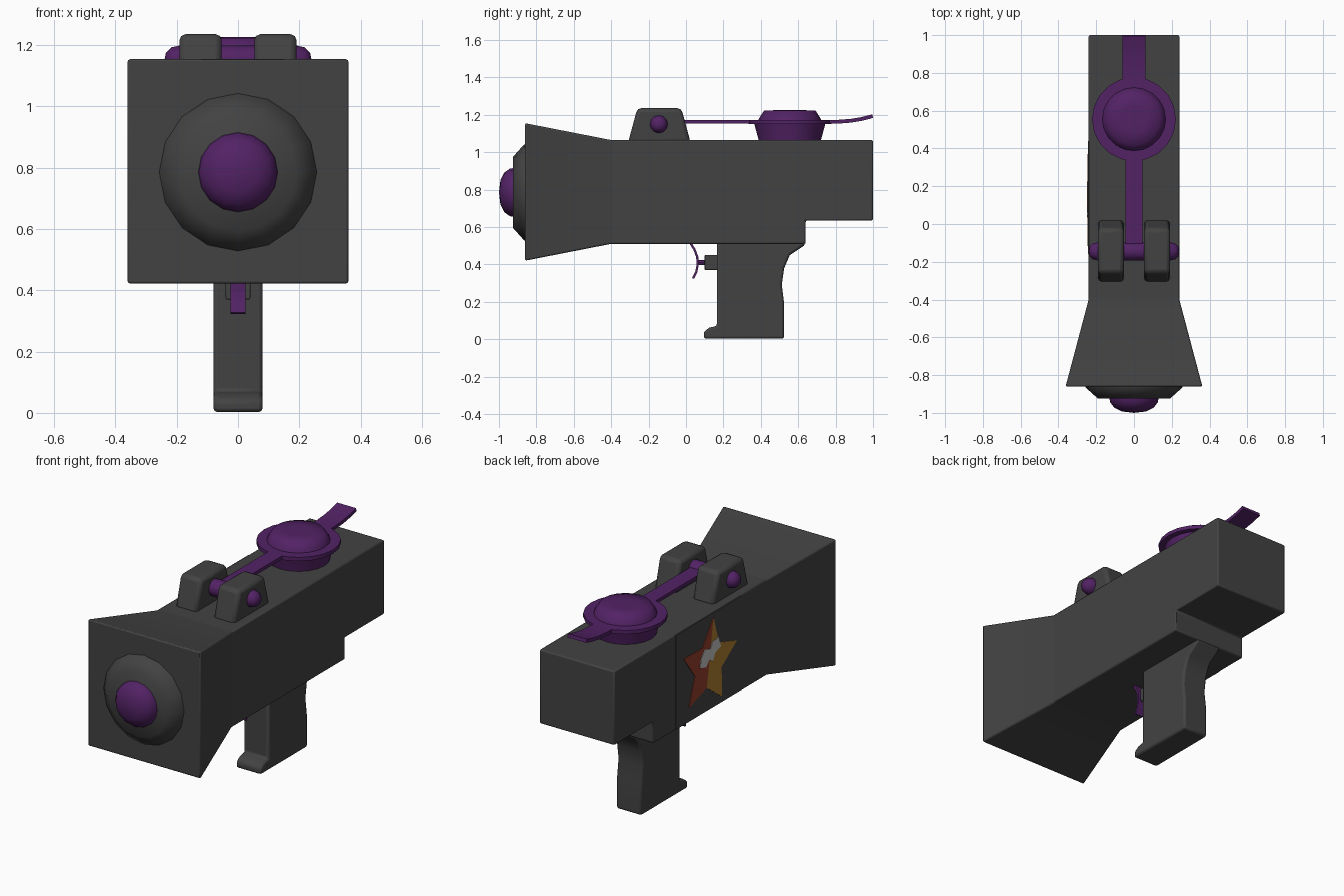
import bpy, bmesh, math
from mathutils import Vector, Matrix

if "Cube" in bpy.data.objects:
    bpy.data.objects.remove(bpy.data.objects["Cube"])


def material(name, rgb):
    m = bpy.data.materials.new(name)
    m.diffuse_color = (*rgb, 1)
    m.use_nodes = True
    m.node_tree.nodes["Principled BSDF"].inputs["Base Color"].default_value = m.diffuse_color
    return m


GREY = material("charcoal grey", (0.055, 0.055, 0.055))
PURPLE = material("deep purple", (0.085, 0.016, 0.13))
RED = material("rust red", (0.30, 0.05, 0.025))
YELLOW = material("golden yellow", (0.42, 0.21, 0.03))
WHITE = material("off white", (0.55, 0.55, 0.55))


def finish(bm, name, mat, bevel=0, segments=2, angle=35):
    """Turn a bmesh into a finished object with optional bevelled edges."""
    bmesh.ops.remove_doubles(bm, verts=bm.verts, dist=1e-5)
    bmesh.ops.recalc_face_normals(bm, faces=bm.faces)
    me = bpy.data.meshes.new(name)
    bm.to_mesh(me)
    bm.free()
    me.materials.append(mat)
    ob = bpy.data.objects.new(name, me)
    bpy.context.collection.objects.link(ob)
    bpy.ops.object.select_all(action='DESELECT')
    ob.select_set(True)
    bpy.context.view_layer.objects.active = ob
    bpy.ops.object.shade_smooth_by_angle(angle=math.radians(angle))
    if bevel:
        mod = ob.modifiers.new("soft edges", 'BEVEL')
        mod.width, mod.segments = bevel, segments
        mod.limit_method, mod.angle_limit = 'ANGLE', math.radians(angle)
    return ob


def extrude(name, pts, x0, x1, mat, bevel=0, segments=2):
    """Side outline in (y, z), extruded from x0 to x1."""
    bm = bmesh.new()
    face = bm.faces.new([bm.verts.new((x0, y, z)) for y, z in pts])
    geo = bmesh.ops.extrude_face_region(bm, geom=[face])['geom']
    bmesh.ops.translate(bm, vec=(x1 - x0, 0, 0),
                        verts=[v for v in geo if isinstance(v, bmesh.types.BMVert)])
    return finish(bm, name, mat, bevel, segments)


def lathe(name, profile, axis, centre, mat, sides=16, angle=35):
    """Closed turned shape from (radius, height) pairs along the given axis."""
    bm = bmesh.new()
    vs = [bm.verts.new((r, 0, h)) for r, h in profile]
    edges = [bm.edges.new(p) for p in zip(vs, vs[1:])]
    bmesh.ops.spin(bm, geom=vs + edges, cent=(0, 0, 0), axis=(0, 0, 1),
                   angle=math.tau, steps=sides, use_duplicate=False)
    rot = Vector((0, 0, 1)).rotation_difference(Vector(axis)).to_matrix().to_4x4()
    bm.transform(Matrix.Translation(centre) @ rot)
    return finish(bm, name, mat, angle=angle)


def ribbon(name, path, thick, half, mat):
    """Bent strip following (y, z) points."""
    ps = [Vector(p) for p in path]
    offs = []
    for i, p in enumerate(ps):
        d = (ps[min(i + 1, len(ps) - 1)] - ps[max(i - 1, 0)]).normalized()
        offs.append(Vector((-d.y, d.x)) * thick / 2)
    outline = [p + o for p, o in zip(ps, offs)]
    outline += [p - o for p, o in reversed(list(zip(ps, offs)))]
    return extrude(name, outline, -half, half, mat)


# Main housing with a stepped underside
extrude("housing", [(-0.40, 0.51), (0.64, 0.51), (0.64, 0.635), (1.0, 0.635),
                    (1.0, 1.065), (-0.40, 1.065)], -0.24, 0.24, GREY, 0.008)

# Flared square muzzle
bm = bmesh.new()
rings = [[bm.verts.new((sx * w, y, z)) for sx, z in ((-1, lo), (1, lo), (1, hi), (-1, hi))]
         for y, w, lo, hi in ((-0.86, 0.362, 0.42, 1.155), (-0.40, 0.24, 0.51, 1.065),
                              (-0.38, 0.24, 0.51, 1.065))]
bm.faces.new(rings[0])
bm.faces.new(rings[-1])
for a, b in zip(rings, rings[1:]):
    for i in range(4):
        bm.faces.new((a[i], a[(i + 1) % 4], b[(i + 1) % 4], b[i]))
finish(bm, "muzzle", GREY, 0.008)

# Muzzle collar and purple nose
lathe("muzzle_collar", [(0, -0.02), (0.257, -0.02), (0.257, 0.005), (0.19, 0.065), (0, 0.065)],
      (0, -1, 0), (0, -0.86, 0.785), GREY, 16, 50)
lathe("muzzle_nose", [(0, 0), (0.13, 0), (0.127, 0.02), (0.105, 0.05), (0.065, 0.07), (0, 0.078)],
      (0, -1, 0), (0, -0.922, 0.785), PURPLE, 16, 50)

# Hinge brackets and pin
for side, x in (("left", -0.122), ("right", 0.122)):
    extrude("hinge_bracket_" + side, [(-0.31, 1.05), (0.025, 1.05), (-0.025, 1.235), (-0.26, 1.235)],
            x - 0.069, x + 0.069, GREY, 0.02)
lathe("hinge_pin", [(0, -0.24), (0.025, -0.235), (0.042, -0.218), (0.048, -0.19),
                    (0.048, 0.19), (0.042, 0.218), (0.025, 0.235), (0, 0.24)],
      (1, 0, 0), (0, -0.145, 1.15), PURPLE, 12, 50)

# Lid strap, lid and lifting tab
ribbon("lid_strap", [(-0.145, 1.162), (0.40, 1.162)], 0.02, 0.045, PURPLE)
ribbon("lid_tab", [(0.70, 1.162), (0.80, 1.162), (0.88, 1.168), (0.94, 1.178), (0.998, 1.193)],
       0.02, 0.06, PURPLE)
lathe("lid_rim", [(0, 1.150), (0.222, 1.150), (0.222, 1.172), (0, 1.172)],
      (0, 0, 1), (0, 0.555, 0), PURPLE, 20)
lathe("lid_dome", [(0.17, 1.165), (0.165, 1.18), (0.138, 1.222), (0.07, 1.225), (0, 1.226)],
      (0, 0, 1), (0, 0.555, 0), PURPLE, 20, 70)
lathe("filler_neck", [(0, 1.05), (0.165, 1.05), (0.168, 1.07), (0.19, 1.152), (0, 1.152)],
      (0, 0, 1), (0, 0.555, 0), PURPLE, 20)

# Pistol grip with a toe at the bottom
extrude("grip", [(0.165, 0.52), (0.64, 0.52), (0.63, 0.50), (0.555, 0.45), (0.525, 0.38),
                 (0.512, 0.29), (0.525, 0.19), (0.525, 0.003), (0.095, 0.003),
                 (0.095, 0.04), (0.125, 0.062), (0.165, 0.07)], -0.08, 0.08, GREY, 0.012)

# Trigger block, rod and curved blade
extrude("trigger_block", [(0.10, 0.37), (0.18, 0.37), (0.18, 0.45), (0.10, 0.45)], -0.04, 0.04, GREY, 0.004)
lathe("trigger_rod", [(0, 0), (0.014, 0), (0.014, 0.06), (0, 0.06)],
      (0, 1, 0), (0, 0.055, 0.41), PURPLE, 8)
ribbon("trigger_blade", [(0.02, 0.52), (0.045, 0.48), (0.06, 0.44), (0.063, 0.40),
                         (0.055, 0.36), (0.038, 0.325)], 0.012, 0.025, PURPLE)

# Side panel on the left face
extrude("side_panel", [(-0.16, 0.514), (0.44, 0.514), (0.44, 1.061), (-0.16, 1.061)], -0.243, -0.238, GREY)

# Two-tone star, split from its top tip to its lower notch
CY, CZ, TILT = 0.14, 0.78, math.radians(-9)
star = []
for i in range(11):
    a = math.pi / 2 + TILT + i * math.pi / 5
    r = 0.13 if i % 2 else 0.26
    star.append((CY - r * math.cos(a), CZ + r * math.sin(a)))
extrude("star_red_half", star[:6], -0.246, -0.240, RED)
extrude("star_yellow_half", star[5:], -0.246, -0.240, YELLOW)

# Pale splash over the star
splash = [(-0.085, 0.01), (-0.03, -0.005), (0.0, 0.03), (0.03, 0.005), (0.055, 0.05), (0.105, 0.065),
          (0.09, 0.125), (0.03, 0.12), (0.01, 0.085), (-0.04, 0.10), (-0.075, 0.06)]
extrude("pale_splash", [(CY - u, CZ + v) for u, v in splash], -0.249, -0.240, WHITE)
